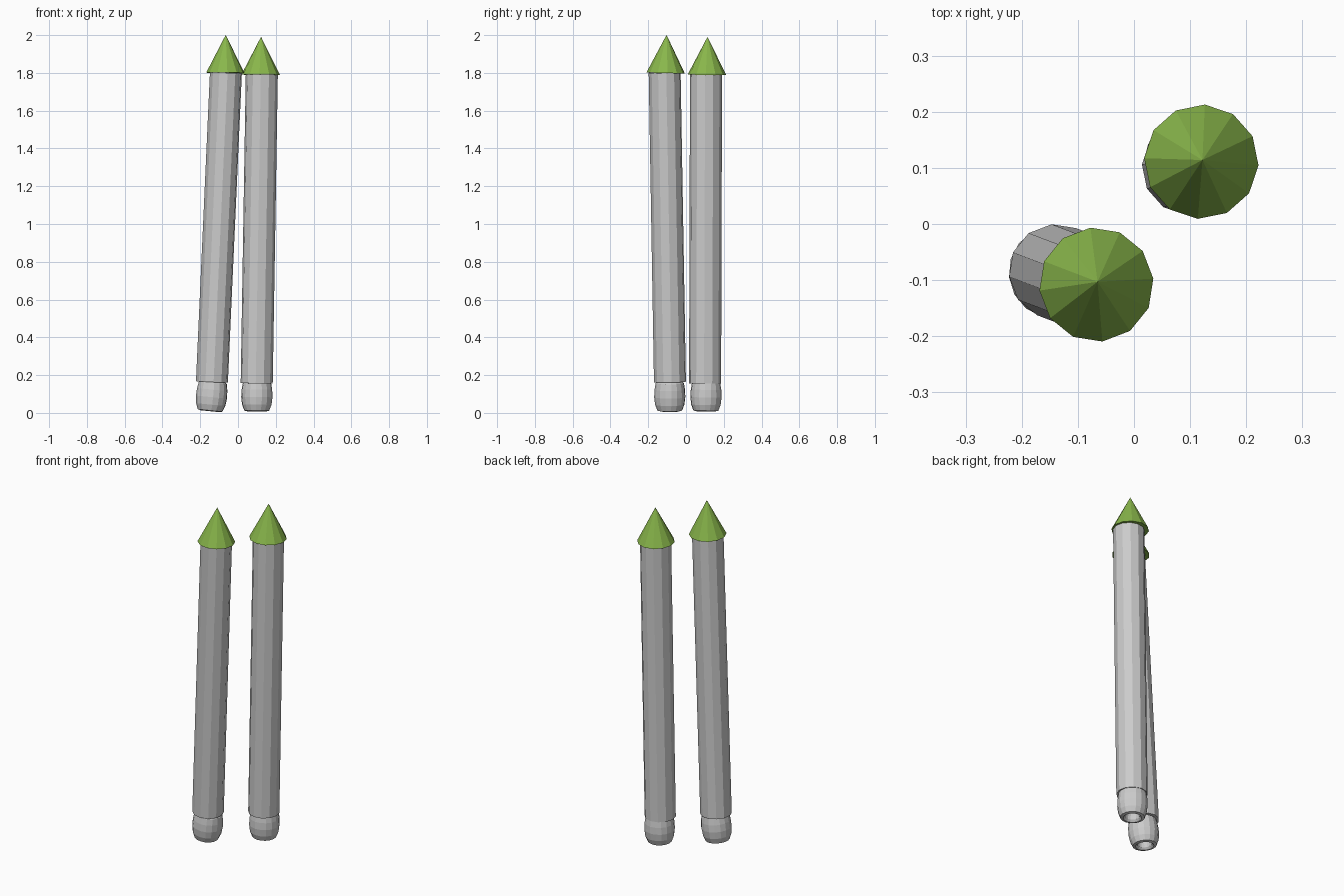
import bpy, math
from mathutils import Vector, Matrix

if "Cube" in bpy.data.objects:
    bpy.data.objects.remove(bpy.data.objects["Cube"])


def lathe(name, profile, base, axis, spin, sides=12):
    """Flat-faced turned solid; profile is (radius, height) along axis from base."""
    verts, faces = [], []
    for r, h in profile:
        for i in range(sides):
            a = 2 * math.pi * i / sides + math.radians(spin)
            verts.append((r * math.cos(a), r * math.sin(a), h))
    for k in range(len(profile) - 1):
        for i in range(sides):
            j = (i + 1) % sides
            a, b = k * sides, (k + 1) * sides
            faces.append((a + i, a + j, b + j, b + i))
    faces.append(tuple(reversed(range(sides))))
    last = (len(profile) - 1) * sides
    faces.append(tuple(range(last, last + sides)))
    mesh = bpy.data.meshes.new(name)
    mesh.from_pydata(verts, [], faces)
    ob = bpy.data.objects.new(name, mesh)
    bpy.context.collection.objects.link(ob)
    turn = Vector((0, 0, 1)).rotation_difference(Vector(axis).normalized())
    ob.matrix_world = Matrix.Translation(base) @ turn.to_matrix().to_4x4()
    return ob


green = bpy.data.materials.new("tip_green")
green.diffuse_color = (0.25, 0.47, 0.07, 1)
green.use_nodes = True
green.node_tree.nodes["Principled BSDF"].inputs["Base Color"].default_value = green.diffuse_color

# rounded end with a recess in its underside
END = [(0.036, 0.05), (0.040, 0.012), (0.050, 0.0), (0.066, 0.004),
       (0.078, 0.035), (0.083, 0.075), (0.081, 0.115), (0.075, 0.15),
       (0.060, 0.165)]


def pole(label, low, high, end_base, end_axis, tip_base, tip_axis, spin):
    low, high = Vector(low), Vector(high)
    axis = high - low
    # long faceted shaft
    lathe(label + "_shaft", [(0.085, 0), (0.085, axis.length)], low, axis, spin)
    # rounded bottom end
    lathe(label + "_end", END, end_base, end_axis, spin, 16)
    # green cone
    tip = lathe(label + "_tip", [(0.102, 0), (0.0005, 0.2)], tip_base, tip_axis, spin)
    tip.data.materials.append(green)


pole("left", (-0.138, -0.085, 0.164), (-0.064, -0.113, 1.802),
     (-0.148, -0.086, 0.009), (0.10, 0.0, 1),
     (-0.067, -0.108, 1.8), (0.01, 0.025, 1), 6)
pole("right", (0.099, 0.101, 0.156), (0.126, 0.106, 1.792),
     (0.099, 0.105, 0.008), (0.01, 0.01, 1),
     (0.120, 0.111, 1.79), (0.01, 0.015, 1), -3.5)
